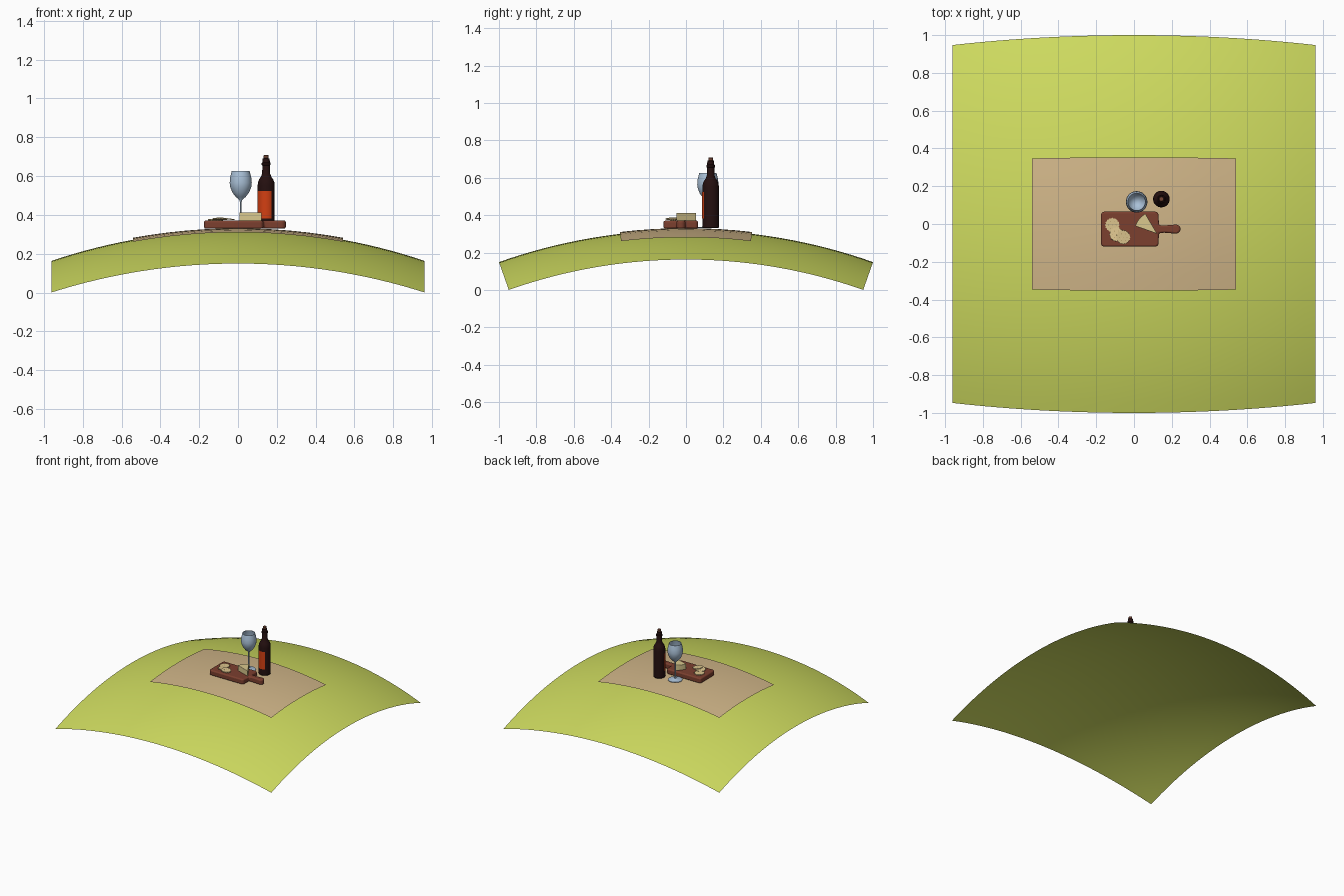
import bpy, bmesh, math
from mathutils import Matrix, Vector

if "Cube" in bpy.data.objects:
    bpy.data.objects.remove(bpy.data.objects["Cube"])


def mat(name, r, g, b):
    m = bpy.data.materials.new(name)
    m.diffuse_color = (r, g, b, 1)
    m.use_nodes = True
    m.node_tree.nodes["Principled BSDF"].inputs["Base Color"].default_value = m.diffuse_color
    return m


GRASS = mat("grass green", 0.62, 0.71, 0.115)
CLOTH = mat("blanket tan", 0.64, 0.47, 0.25)
WOOD = mat("board brown", 0.20, 0.05, 0.028)
GLASS = mat("pale blue glass", 0.40, 0.53, 0.68)
DARK = mat("bottle dark", 0.018, 0.005, 0.005)
LABEL = mat("label orange", 0.65, 0.05, 0.006)
CORK = mat("cork brown", 0.17, 0.06, 0.035)
CHEESE = mat("cheese yellow", 0.70, 0.58, 0.27)
CRACK = mat("cracker beige", 0.72, 0.56, 0.27)
HOLE = mat("cracker hole", 0.40, 0.27, 0.11)

TOP = 0.321  # crown of the hill
R = 3.0


def finish(name, bm, m, angle=35, fix=True):
    if fix:
        bmesh.ops.recalc_face_normals(bm, faces=bm.faces)
    me = bpy.data.meshes.new(name)
    bm.to_mesh(me)
    bm.free()
    ob = bpy.data.objects.new(name, me)
    bpy.context.collection.objects.link(ob)
    me.materials.append(m)
    bpy.ops.object.select_all(action='DESELECT')
    ob.select_set(True)
    bpy.context.view_layer.objects.active = ob
    bpy.ops.object.shade_smooth_by_angle(angle=math.radians(angle))
    return ob


def sphere_patch(name, hx, hy, lift, nx, ny, m):
    """Latitude/longitude patch on top of the big hill sphere."""
    bm = bmesh.new()
    r = R + lift
    a0, b0 = math.asin(hx / r), math.asin(hy / r)
    rows = []
    for j in range(ny + 1):
        b = b0 * (2 * j / ny - 1)
        row = []
        for i in range(nx + 1):
            a = a0 * (2 * i / nx - 1)
            row.append(bm.verts.new((r * math.sin(a), r * math.cos(a) * math.sin(b),
                                     r * math.cos(a) * math.cos(b) - R + TOP)))
        rows.append(row)
    for j in range(ny):
        for i in range(nx):
            bm.faces.new((rows[j][i], rows[j][i + 1], rows[j + 1][i + 1], rows[j + 1][i]))
    return finish(name, bm, m, fix=False)


def lathe(name, prof, cx, cy, m, n=32):
    """Revolve (radius, z) points; zero radius makes a pole."""
    bm = bmesh.new()
    rings = []
    for r, z in prof:
        if r == 0:
            rings.append([bm.verts.new((cx, cy, z))] * n)
        else:
            rings.append([bm.verts.new((cx + r * math.cos(2 * math.pi * k / n),
                                        cy + r * math.sin(2 * math.pi * k / n), z)) for k in range(n)])
    for p, q in zip(rings, rings[1:]):
        for k in range(n):
            l = (k + 1) % n
            vs = list(dict.fromkeys((p[k], p[l], q[l], q[k])))
            bm.faces.new(vs)
    return finish(name, bm, m)


def slab(name, pts, z0, z1, m, bevel=0.0):
    """Extrude a flat outline upward, with optional rounded rims."""
    bm = bmesh.new()
    f = bm.faces.new([bm.verts.new((x, y, z0)) for x, y in pts])
    ext = bmesh.ops.extrude_face_region(bm, geom=[f])
    for v in ext['geom']:
        if isinstance(v, bmesh.types.BMVert):
            v.co.z = z1
    ob = finish(name, bm, m)
    if bevel:
        mod = ob.modifiers.new("rim", 'BEVEL')
        mod.width, mod.segments, mod.limit_method = bevel, 3, 'ANGLE'
        mod.angle_limit = math.radians(50)
    return ob


def arc(cx, cy, r, a0, a1, n=5):
    return [(cx + r * math.cos(math.radians(a0 + (a1 - a0) * k / n)),
             cy + r * math.sin(math.radians(a0 + (a1 - a0) * k / n))) for k in range(n + 1)]


# Hill and blanket
sphere_patch("grass_hill", 0.96, 1.0, 0.0, 32, 32, GRASS)
sphere_patch("blanket", 0.54, 0.353, 0.010, 12, 8, CLOTH)

# Cutting board with handle
c = 0.018
outline = (arc(-0.175 + c, -0.12 + c, c, 180, 270) + arc(0.13 - c, -0.12 + c, c, 270, 360)
           + [(0.132, -0.048), (0.16, -0.046)] + arc(0.222, -0.027, 0.024, -90, 90, 10)
           + [(0.16, -0.008), (0.132, -0.006)]
           + arc(0.13 - c, 0.065 - c, c, 0, 90) + arc(-0.175 + c, 0.065 - c, c, 90, 180))
slab("cutting_board", outline, 0.329, 0.371, WOOD, 0.009)

# Cheese wedge: tip at lower right, curved rind at upper left
tip = Vector((0.123, -0.052))
a0 = math.degrees(math.atan2(0.058 - tip.y, 0.058 - tip.x))
a1 = math.degrees(math.atan2(-0.012 - tip.y, 0.010 - tip.x))
slab("cheese_wedge", [tuple(tip)] + arc(tip.x, tip.y, 0.124, a0, a1, 8), 0.37, 0.413, CHEESE, 0.002)


# Crackers: scalloped discs with small holes
def cracker(name, x, y, z, tx, ty):
    M = Matrix.Translation((x, y, z)) @ Matrix.Rotation(tx, 4, 'X') @ Matrix.Rotation(ty, 4, 'Y')
    n = 64
    pts = []
    for k in range(n):
        a = 2 * math.pi * k / n
        r = 0.0365 + 0.0018 * math.cos(16 * a)
        pts.append((r * math.cos(a), r * math.sin(a)))
    ob = slab(name, pts, -0.003, 0.003, CRACK)
    ob.data.transform(M)
    bm = bmesh.new()
    spots = [(0, 0)] + [(0.02 * math.cos(k * math.pi / 3), 0.02 * math.sin(k * math.pi / 3)) for k in range(6)]
    for sx, sy in spots:
        bmesh.ops.create_circle(bm, cap_ends=True, segments=8, radius=0.0022,
                                matrix=M @ Matrix.Translation((sx, sy, 0.0034)))
    finish(name + "_holes", bm, HOLE, fix=False)


cracker("cracker_left", -0.115, -0.005, 0.3745, 0, 0)
cracker("cracker_middle", -0.093, -0.055, 0.379, -0.10, 0.0)
cracker("cracker_right", -0.057, -0.070, 0.380, 0.0, 0.12)

# Wine glass: foot, stem and open thin-walled bowl
lathe("wine_glass", [(0, 0.332), (0.052, 0.332), (0.052, 0.336), (0.025, 0.339), (0.008, 0.346),
                     (0.004, 0.365), (0.004, 0.465), (0.008, 0.478), (0.025, 0.492), (0.043, 0.515),
                     (0.054, 0.543), (0.057, 0.565), (0.054, 0.595), (0.046, 0.626),
                     (0.044, 0.626), (0.052, 0.595), (0.055, 0.565), (0.052, 0.543), (0.041, 0.517),
                     (0.024, 0.495), (0, 0.486)], 0.014, 0.117, GLASS)

# Wine bottle, label and cork
bx, by = 0.145, 0.132
lathe("wine_bottle", [(0, 0.331), (0.041, 0.331), (0.044, 0.335), (0.044, 0.55), (0.042, 0.568),
                      (0.036, 0.583), (0.026, 0.598), (0.021, 0.612), (0.019, 0.655), (0.023, 0.657),
                      (0.023, 0.668), (0.019, 0.670), (0.018, 0.691), (0.010, 0.692), (0, 0.692)],
      bx, by, DARK)
bm = bmesh.new()
lo = [bm.verts.new((x, y, 0.382)) for x, y in arc(bx, by, 0.0452, 180, 308, 14)]
hi = [bm.verts.new((v.co.x, v.co.y, 0.523)) for v in lo]
for k in range(14):
    bm.faces.new((lo[k], lo[k + 1], hi[k + 1], hi[k]))
finish("bottle_label", bm, LABEL, fix=False)
lathe("cork", [(0, 0.685), (0.012, 0.685), (0.013, 0.706), (0.011, 0.709), (0, 0.709)], bx, by, CORK, 20)
